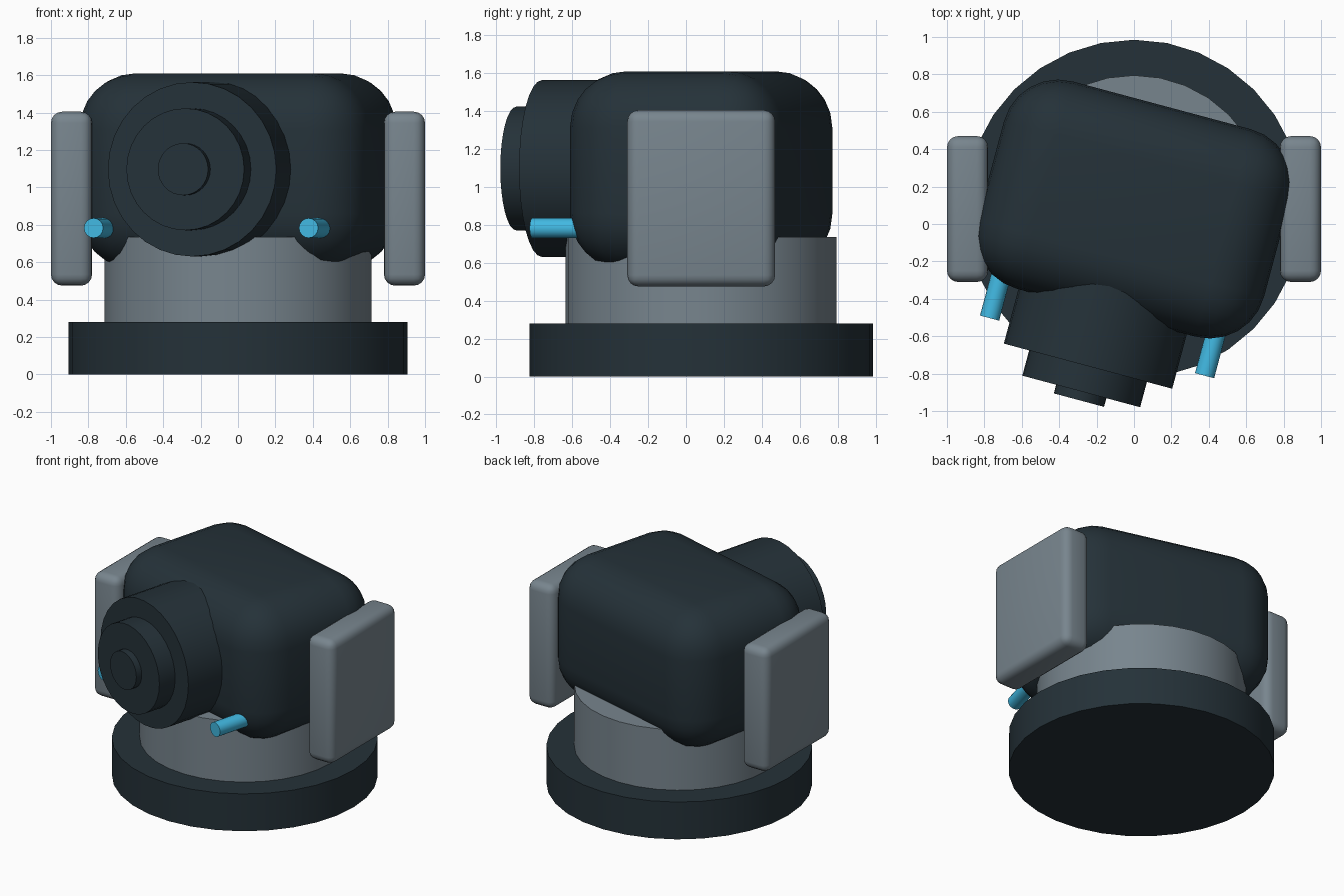
import bpy
from math import radians
from mathutils import Matrix, Vector

cube = bpy.data.objects.get("Cube")
if cube:
    bpy.data.objects.remove(cube, do_unlink=True)


def material(name, rgb):
    mat = bpy.data.materials.new(name)
    mat.use_nodes = True
    color = (*rgb, 1.0)
    mat.diffuse_color = color
    mat.node_tree.nodes["Principled BSDF"].inputs["Base Color"].default_value = color
    return mat


navy = material("dark navy", (0.018, 0.031, 0.040))
grey = material("slate grey", (0.187, 0.235, 0.270))
blue = material("bright blue", (0.053, 0.479, 0.753))

# The head and everything mounted on it turn together about the vertical axis
CENTRE_Y = 0.08
HEAD_Z = 1.085
TURN = Matrix.Translation((0, CENTRE_Y, 0)) @ Matrix.Rotation(radians(-15), 4, "Z")


def finish(name, mat, angle):
    obj = bpy.context.object
    obj.name = obj.data.name = name
    obj.data.materials.append(mat)
    bpy.ops.object.shade_smooth_by_angle(angle=radians(angle))
    return obj


def rounded_box(name, size, location, radius, segments, mat):
    bpy.ops.mesh.primitive_cube_add(size=1)
    obj = bpy.context.object
    obj.data.transform(Matrix.Diagonal((*size, 1)))
    bevel = obj.modifiers.new("Rounding", "BEVEL")
    bevel.width = radius
    bevel.segments = segments
    bpy.ops.object.modifier_apply(modifier=bevel.name)
    obj.location = location
    return finish(name, mat, 40)


def disc(name, radius, bottom, top, mat):
    bpy.ops.mesh.primitive_cylinder_add(
        vertices=32, radius=radius, depth=top - bottom,
        location=(0, CENTRE_Y, (bottom + top) / 2))
    return finish(name, mat, 30)


def barrel(name, radius, x, z, back, front, sides, mat):
    """Cylinder pointing out of the front of the turned head."""
    bpy.ops.mesh.primitive_cylinder_add(vertices=sides, radius=radius, depth=front - back)
    obj = finish(name, mat, 30)
    place = Matrix.Translation(Vector((x, -(front + back) / 2, z)))
    obj.matrix_world = TURN @ place @ Matrix.Rotation(radians(90), 4, "X")
    return obj


# Stand
disc("base", 0.905, 0.0, 0.28, navy)
disc("pedestal", 0.715, 0.27, 0.735, grey)

# Head
head = rounded_box("head", (1.586, 1.148, 1.05), (0, 0, 0), 0.3, 6, navy)
head.matrix_world = TURN @ Matrix.Translation((0, 0, HEAD_Z))

# Stepped lens
LENS_X, LENS_Z = -0.02, 1.097
barrel("lens_housing", 0.466, LENS_X, LENS_Z, 0.30, 0.875, 32, navy)
barrel("lens_ring", 0.326, LENS_X, LENS_Z, 0.80, 1.015, 32, navy)
barrel("lens_cap", 0.139, LENS_X, LENS_Z, 0.95, 1.063, 32, navy)

# Mirrored side pads and front pins
for side, label in ((1, "left"), (-1, "right")):
    rounded_box(label + "_side_pad", (0.22, 0.78, 0.93),
                (side * 0.89, CENTRE_Y, 0.94), 0.06, 4, grey)
    barrel(label + "_pin", 0.053, side * 0.595, 0.783, 0.40, 0.763, 16, blue)
